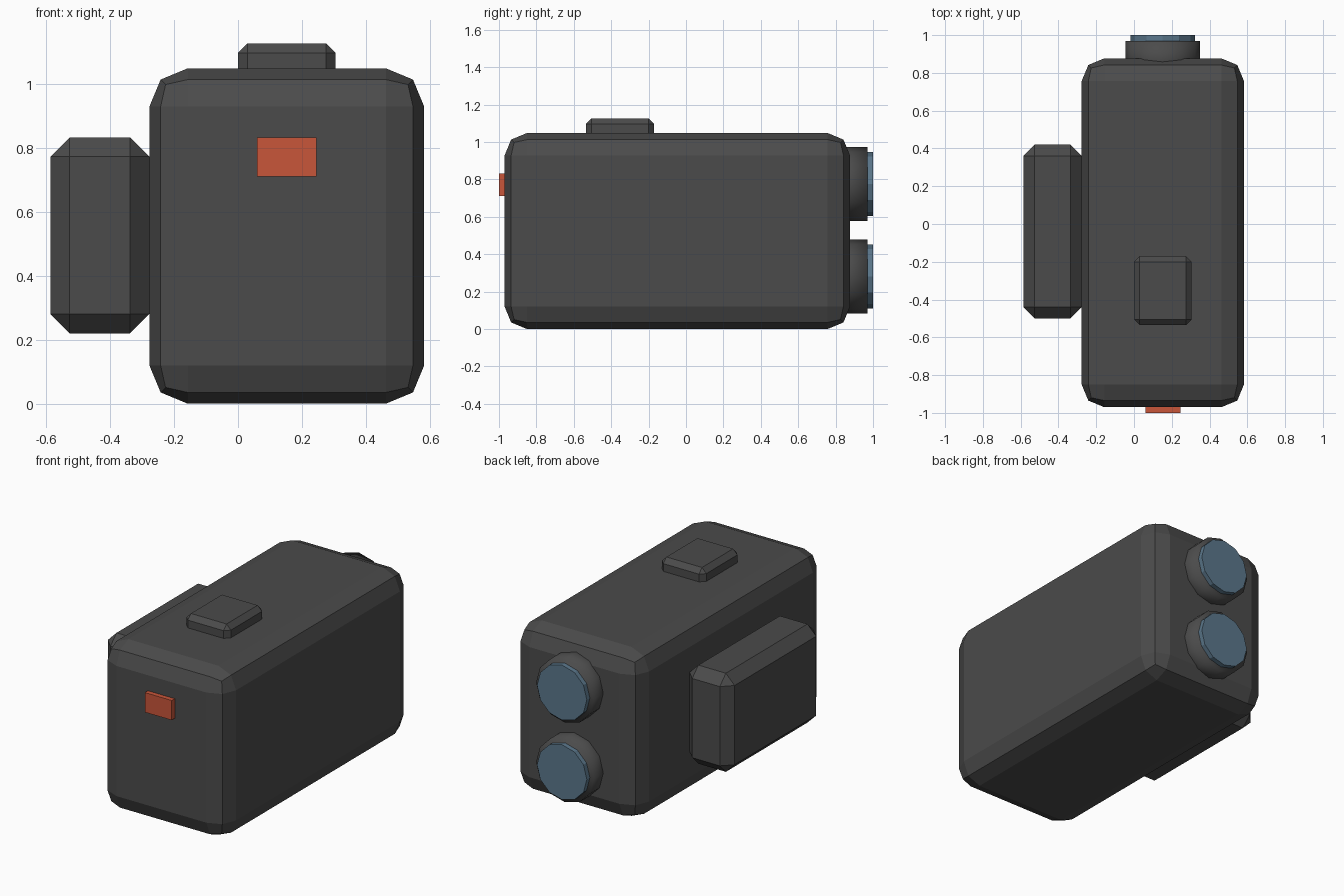
import bpy, bmesh, math
from mathutils import Matrix, Vector

if "Cube" in bpy.data.objects:
    bpy.data.objects.remove(bpy.data.objects["Cube"])


def material(name, rgb):
    m = bpy.data.materials.new(name)
    m.diffuse_color = (*rgb, 1.0)
    m.use_nodes = True
    m.node_tree.nodes["Principled BSDF"].inputs["Base Color"].default_value = m.diffuse_color
    return m


GREY = material("dark grey casing", (0.07, 0.07, 0.07))
RED = material("red light", (0.58, 0.092, 0.042))
BLUE = material("blue glass", (0.105, 0.185, 0.26))


def finish(name, bm, mat, smooth=False):
    bmesh.ops.recalc_face_normals(bm, faces=bm.faces)
    for f in bm.faces:
        f.smooth = smooth
    mesh = bpy.data.meshes.new(name)
    bm.to_mesh(mesh)
    bm.free()
    mesh.materials.append(mat)
    obj = bpy.data.objects.new(name, mesh)
    bpy.context.collection.objects.link(obj)
    return obj


def box(name, lo, hi, mat, bevel=0.0, segments=1):
    """Box between two corners with optional bevelled edges."""
    lo, hi = Vector(lo), Vector(hi)
    bm = bmesh.new()
    bmesh.ops.create_cube(bm, size=1.0)
    bmesh.ops.scale(bm, vec=hi - lo, verts=bm.verts)
    bmesh.ops.translate(bm, vec=(lo + hi) / 2, verts=bm.verts)
    if bevel:
        bmesh.ops.bevel(bm, geom=bm.edges[:], offset=bevel, segments=segments,
                        profile=0.5, affect='EDGES')
    return finish(name, bm, mat)


def disc(name, x, z, radius, y0, y1, mat, smooth=False):
    """Twelve-sided cylinder lying along y."""
    bm = bmesh.new()
    bmesh.ops.create_cone(bm, cap_ends=True, segments=12, radius1=radius,
                          radius2=radius, depth=y1 - y0)
    bmesh.ops.transform(bm, verts=bm.verts,
                        matrix=Matrix.Translation((x, (y0 + y1) / 2, z))
                        @ Matrix.Rotation(math.radians(-90), 4, 'X'))
    return finish(name, bm, mat, smooth)


# Main casing, side pack and top button
box("casing", (-0.277, -0.97, 0.0), (0.582, 0.877, 1.048), GREY, 0.12, 2)
box("side_pack", (-0.586, -0.50, 0.22), (-0.277, 0.42, 0.832), GREY, 0.06)
box("top_button", (0.0, -0.535, 0.98), (0.305, -0.17, 1.126), GREY, 0.03)

# Red light plate on the front
box("front_light", (0.06, -1.0, 0.71), (0.245, -0.95, 0.832), RED)

# Two stacked lenses on the back
for label, z in (("upper", 0.775), ("lower", 0.281)):
    disc(label + "_lens_rim", 0.152, z, 0.198, 0.78, 0.97, GREY, smooth=True)
    disc(label + "_lens_glass", 0.152, z, 0.171, 0.95, 1.0, BLUE)
